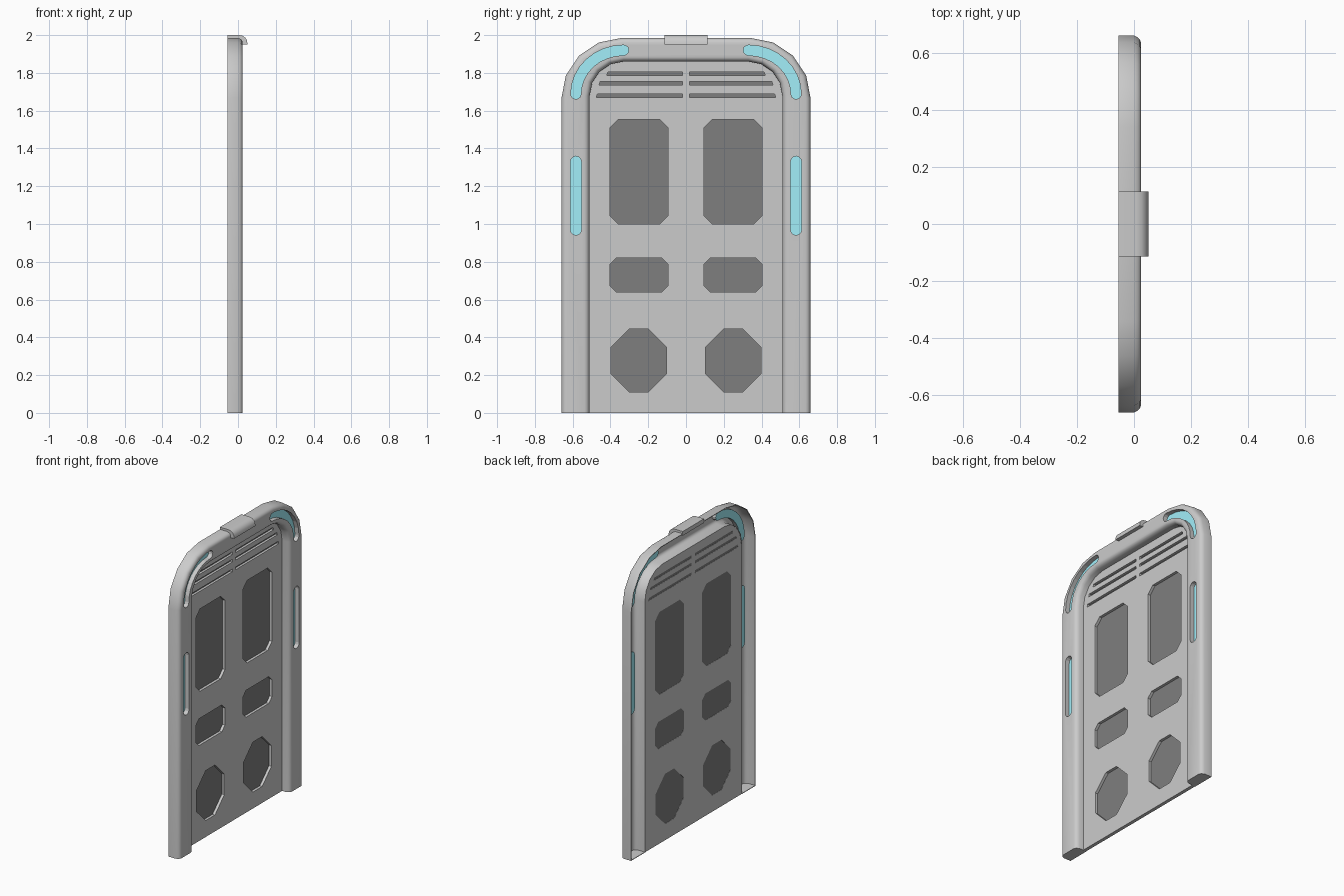
import bpy, bmesh
from math import sin, cos, pi, radians
from mathutils import Vector

if "Cube" in bpy.data.objects:
    bpy.data.objects.remove(bpy.data.objects["Cube"])

BACK, FRONT = -0.055, 0.025


def material(name, rgb):
    m = bpy.data.materials.new(name)
    m.diffuse_color = (*rgb, 1)
    m.use_nodes = True
    m.node_tree.nodes["Principled BSDF"].inputs["Base Color"].default_value = m.diffuse_color
    return m


dark = material("dark_grey", (0.21, 0.21, 0.21))
teal = material("light_teal", (0.36, 0.86, 0.95))


def finish(name, bm, mat=None):
    bmesh.ops.recalc_face_normals(bm, faces=bm.faces)
    me = bpy.data.meshes.new(name)
    bm.to_mesh(me)
    bm.free()
    ob = bpy.data.objects.new(name, me)
    bpy.context.collection.objects.link(ob)
    if mat:
        me.materials.append(mat)
    return ob


def loft(bm, rings, caps=True):
    """Skin a list of closed rings of 3D points."""
    vs = [[bm.verts.new(p) for p in r] for r in rings]
    n = len(vs[0])
    for a, b in zip(vs, vs[1:]):
        for i in range(n):
            j = (i + 1) % n
            bm.faces.new((a[i], a[j], b[j], b[i]))
    if caps:
        bm.faces.new(vs[0])
        bm.faces.new(vs[-1])


def prisms(name, outlines, x0, x1, mat=None, caps=True):
    """Extrude (y, z) outlines along x into one object."""
    bm = bmesh.new()
    for o in outlines:
        loft(bm, [[(x, y, z) for y, z in o] for x in (x0, x1)], caps)
    return finish(name, bm, mat)


def cut(ob, outlines, x0, x1):
    cutter = prisms("cutter", outlines, x0, x1)
    cutter.hide_render = True
    mod = ob.modifiers.new("cut", "BOOLEAN")
    mod.object, mod.solver = cutter, "EXACT"
    bpy.context.view_layer.objects.active = ob
    bpy.ops.object.modifier_apply(modifier=mod.name)
    bpy.data.objects.remove(cutter)


def smooth(ob):
    bpy.ops.object.select_all(action="DESELECT")
    ob.select_set(True)
    bpy.context.view_layer.objects.active = ob
    bpy.ops.object.shade_smooth_by_angle(angle=radians(30))


def mirrored(outlines):
    return outlines + [[(-y, z) for y, z in reversed(o)] for o in outlines]


def arch(cy, cz, r, n=4):
    """Door outline from the bottom right, over the top, to the bottom left."""
    half = [(cy + r, 0)] + [(cy + r * cos(i * pi / 2 / n), cz + r * sin(i * pi / 2 / n))
                            for i in range(n + 1)]
    return half + [(-y, z) for y, z in reversed(half)]


def octagon(y0, y1, z0, z1, c):
    return [(y0 + c, z0), (y1 - c, z0), (y1, z0 + c), (y1, z1 - c),
            (y1 - c, z1), (y0 + c, z1), (y0, z1 - c), (y0, z0 + c)]


def rounded_strip(path, w, n=6):
    """Outline of a path with half width w and round ends."""
    p = [Vector(q) for q in path]
    left, right = [], []
    for i, q in enumerate(p):
        d = (p[min(i + 1, len(p) - 1)] - p[max(i - 1, 0)]).normalized()
        nrm = Vector((-d.y, d.x)) * w
        left.append(q + nrm)
        right.append(q - nrm)

    def cap(c, start):
        v = start - c
        return [c + Vector((v.x * cos(a) + v.y * sin(a), -v.x * sin(a) + v.y * cos(a)))
                for a in (pi * k / n for k in range(1, n))]
    pts = left + cap(p[-1], left[-1]) + right[::-1] + cap(p[0], right[0])
    return [tuple(v) for v in pts]


# Frame: thin rounded channel, open at the back, swept round the arch
outer, inner = arch(0.34, 1.665, 0.32), arch(0.33, 1.68, 0.18)
skin = [(0, BACK), (0, 0.0), (0.05, 0.014), (0.10, 0.021), (0.18, FRONT),
        (0.82, FRONT), (0.90, 0.021), (0.95, 0.014), (1, 0.0), (1, BACK)]
lining = [(0.035 + 0.93 * u, x if x == BACK else x - 0.005) for u, x in reversed(skin)]
bm = bmesh.new()
loft(bm, [[(x, o[0] + (i[0] - o[0]) * u, o[1] + (i[1] - o[1]) * u) for u, x in skin + lining]
          for o, i in zip(outer, inner)])
frame = finish("frame", bm)

# Light slots: straight ones on the sides, curved ones in the corners
arc = [(0.33 + 0.253 * cos(a), 1.688 + 0.232 * sin(a)) for a in (pi / 2 * k / 8 for k in range(9))]
lights = mirrored([rounded_strip([(0.583, 0.97), (0.583, 1.33)], 0.029),
                   rounded_strip(arc, 0.027)])
cut(frame, lights, 0.0, 0.06)
smooth(frame)
prisms("light_slot_walls", lights, -0.006, FRONT, caps=False)
prisms("lights", lights, -0.008, -0.005, teal)

# Foot plates closing the bottom of the channel
bm = bmesh.new()
for s in (1, -1):
    loft(bm, [[(x, s * (0.66 - 0.15 * u), z) for u, x in skin] for z in (0, 0.004)])
finish("foot_plates", bm)

# Door panel with recessed windows and vents
windows = mirrored([octagon(0.095, 0.403, 1.0, 1.553, 0.045),
                    octagon(0.095, 0.403, 0.64, 0.82, 0.033),
                    octagon(0.103, 0.397, 0.11, 0.445, 0.098)])
vents = mirrored([[(0.018, z - 0.009), (y, z - 0.009), (y - 0.006, z + 0.009), (0.018, z + 0.009)]
                  for y, z in ((0.42, 1.795), (0.46, 1.745), (0.475, 1.68))])
panel = prisms("door_panel", [inner], -0.053, -0.03)
cut(panel, windows + vents, -0.1, 0.1)
prisms("window_plates", windows, -0.052, -0.048, dark)
prisms("vent_plates", vents, -0.052, -0.046, dark)

# Hooked clip on the top edge
hook = [(BACK, 2.0), (0.008, 2.0), (0.026, 1.996), (0.040, 1.985), (0.048, 1.97), (0.05, 1.95),
        (0.024, 1.95), (0.022, 1.965), (0.012, 1.972), (BACK, 1.972)]
bm = bmesh.new()
loft(bm, [[(x, y, z) for x, z in hook] for y in (-0.113, 0.113)])
smooth(finish("top_clip", bm))
